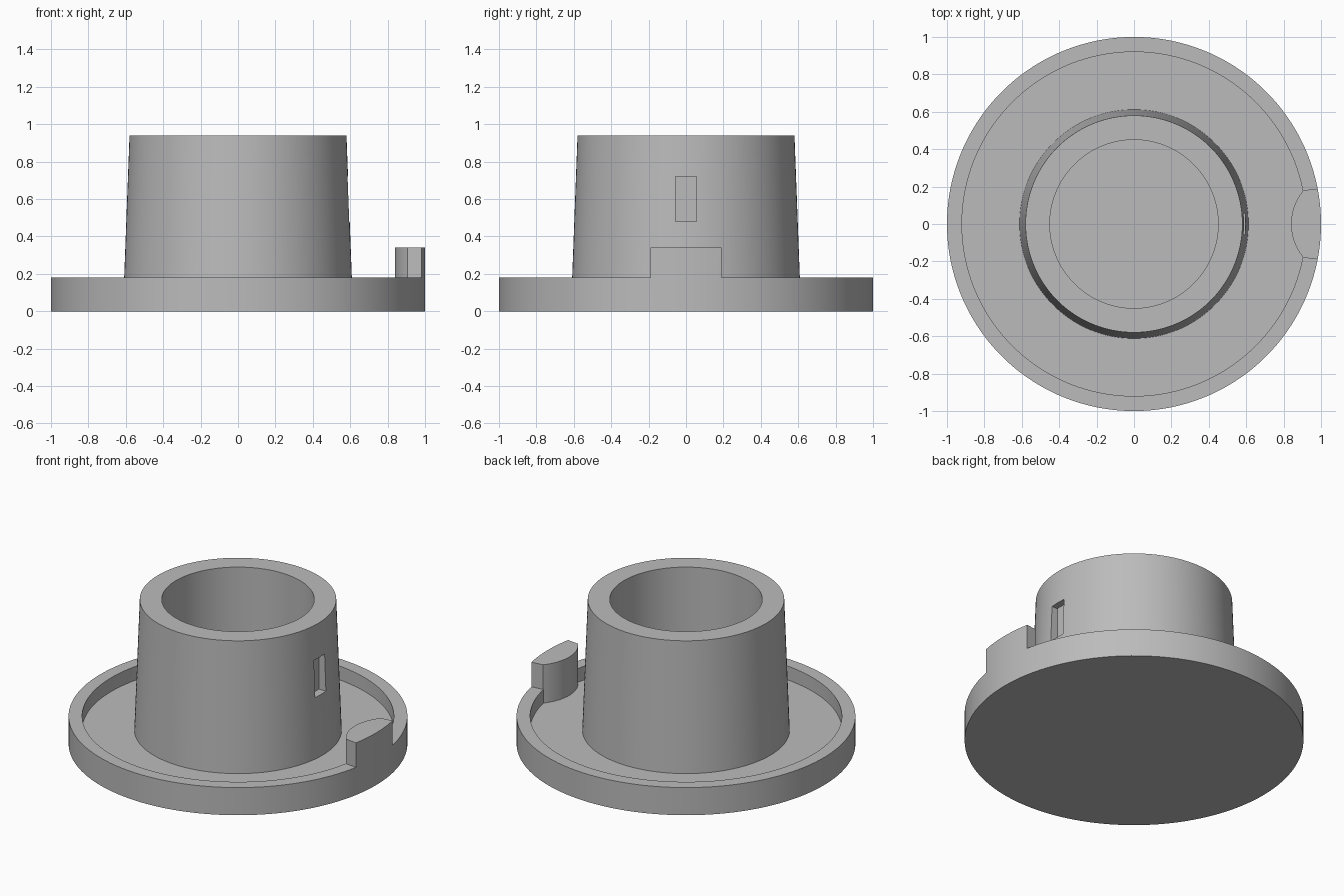
import bpy, bmesh
from math import sin, cos, pi, atan2, radians

cube = bpy.data.objects.get("Cube")
if cube:
    bpy.data.objects.remove(cube)

SEGS = 132
STEP = 2 * pi / SEGS
RIM_Z, FLOOR_Z, TOP_Z = 0.18, 0.09, 0.94

grey = bpy.data.materials.new("plain_grey")
grey.use_nodes = True
COLOUR = (0.5, 0.5, 0.5, 1)
grey.diffuse_color = COLOUR
grey.node_tree.nodes["Principled BSDF"].inputs["Base Color"].default_value = COLOUR


def make_object(name, bm):
    bmesh.ops.recalc_face_normals(bm, faces=bm.faces)
    mesh = bpy.data.meshes.new(name)
    bm.to_mesh(mesh)
    bm.free()
    obj = bpy.data.objects.new(name, mesh)
    obj.data.materials.append(grey)
    bpy.context.collection.objects.link(obj)
    return obj


def lathe(name, profile):
    """Closed solid of revolution; the profile's two ends are capped."""
    bm = bmesh.new()
    rings = [[bm.verts.new((r * cos(i * STEP), r * sin(i * STEP), z))
              for i in range(SEGS)] for r, z in profile]
    for a, b in zip(rings, rings[1:]):
        for i in range(SEGS):
            j = (i + 1) % SEGS
            bm.faces.new((a[i], a[j], b[j], b[i]))
    bm.faces.new(rings[0])
    bm.faces.new(rings[-1])
    return make_object(name, bm)


def prism(name, outline, z0, z1):
    """Vertical extrusion of a flat outline."""
    bm = bmesh.new()
    face = bm.faces.new([bm.verts.new((x, y, z0)) for x, y in outline])
    new = bmesh.ops.extrude_face_region(bm, geom=[face])["geom"]
    bmesh.ops.translate(bm, vec=(0, 0, z1 - z0),
                        verts=[g for g in new if isinstance(g, bmesh.types.BMVert)])
    return make_object(name, bm)


def combine(target, tool, operation):
    """Apply a boolean and discard the tool."""
    mod = target.modifiers.new(tool.name, "BOOLEAN")
    mod.object, mod.operation, mod.solver = tool, operation, "EXACT"
    bpy.context.view_layer.objects.active = target
    bpy.ops.object.modifier_apply(modifier=mod.name)
    bpy.data.objects.remove(tool)


# Rimmed base with the tapered hollow tower
body = lathe("flanged_body", [
    (1, 0), (1, RIM_Z), (0.92, RIM_Z), (0.92, FLOOR_Z),
    (0.612, FLOOR_Z), (0.58, TOP_Z), (0.45, TOP_Z), (0.45, FLOOR_Z)])

# Raised catch on the rim: outer edge follows the rim, inner edge bulges inward
outer = [(cos(i * STEP), sin(i * STEP)) for i in range(-4, 5)]
centre_x, radius = 1.12, 0.28
half = atan2(0.18, centre_x - 0.905)
inner = [(centre_x - radius * cos(half * t / 10), radius * sin(half * t / 10))
         for t in range(10, -11, -1)]
combine(body, prism("rim_catch", outer + inner, FLOOR_Z, 0.34), "UNION")

# Shallow rectangular slot in the tower's left side
slot = [(0.545, -0.055), (0.7, -0.055), (0.7, 0.055), (0.545, 0.055)]
combine(body, prism("slot_cutter", slot, 0.48, 0.72), "DIFFERENCE")

# Smooth curved walls, sharp rims
bpy.ops.object.select_all(action="DESELECT")
body.select_set(True)
bpy.context.view_layer.objects.active = body
bpy.ops.object.shade_smooth_by_angle(angle=radians(30))
